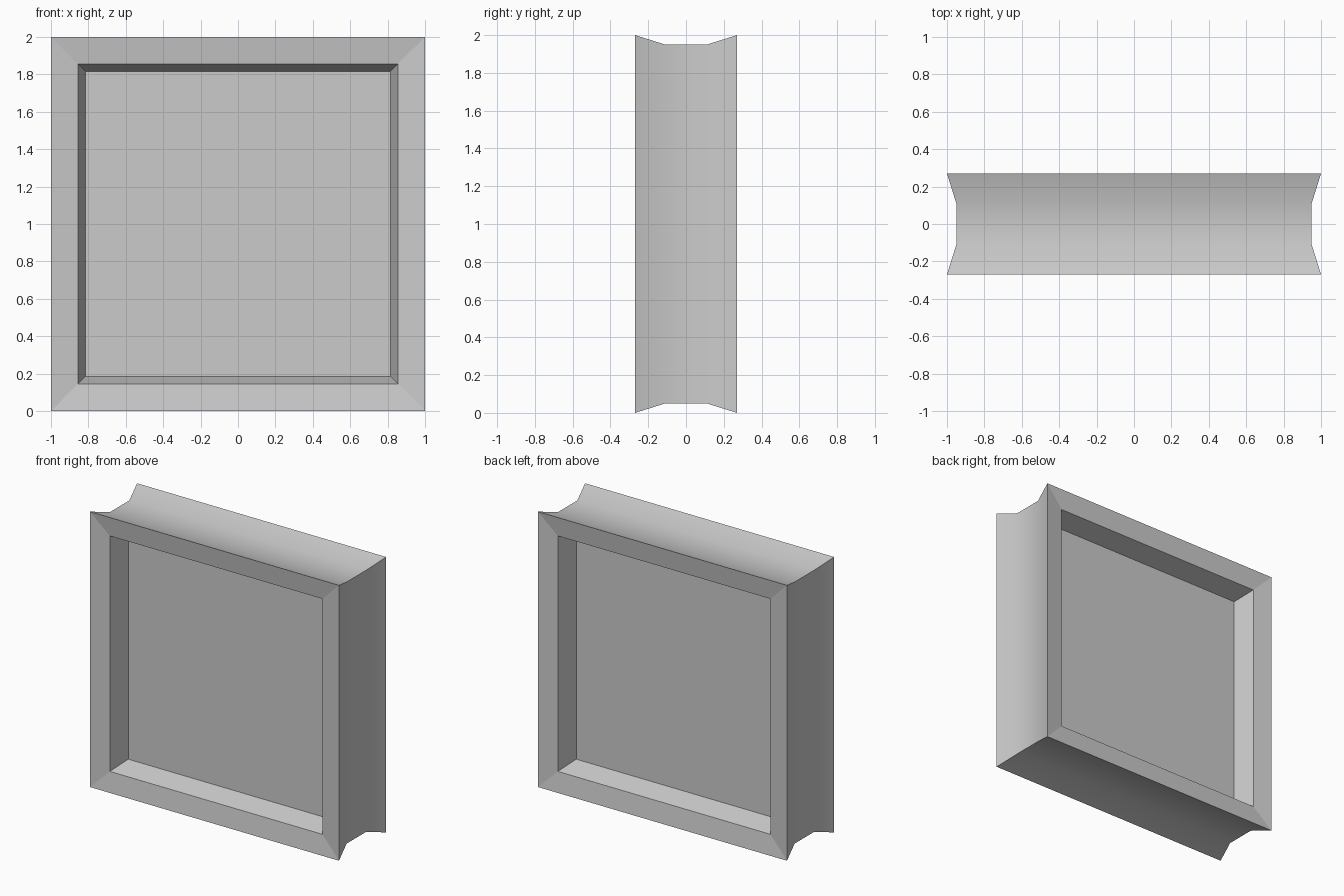
import bpy, bmesh

if "Cube" in bpy.data.objects:
    bpy.data.objects.remove(bpy.data.objects["Cube"])

# Half profile, front panel edge out to the waist: (half width, y)
HALF = [(0.815, -0.095), (0.855, -0.25), (1.0, -0.27), (0.95, -0.11)]
PROFILE = HALF + [(w, -y) for w, y in reversed(HALF)]
CENTRE_Z = 1.0


def square_ring(bm, w, y):
    corners = ((-1, -1), (1, -1), (1, 1), (-1, 1))
    return [bm.verts.new((sx * w, y, CENTRE_Z + sz * w)) for sx, sz in corners]


# Mitred square frame with a recessed panel on both sides
bm = bmesh.new()
rings = [square_ring(bm, w, y) for w, y in PROFILE]
for i, (a, b) in enumerate(zip(rings, rings[1:])):
    for k in range(4):
        n = (k + 1) % 4
        face = bm.faces.new((a[k], a[n], b[n], b[k]))
        # Only the waisted outer sides are smooth
        face.smooth = 2 <= i <= 4
bm.faces.new(rings[0])
bm.faces.new(rings[-1])
bmesh.ops.recalc_face_normals(bm, faces=bm.faces)

# Keep the corners and rims crisp
for edge in bm.edges:
    edge.smooth = edge.calc_face_angle(0) < 0.5

mesh = bpy.data.meshes.new("framed_panel")
bm.to_mesh(mesh)
bm.free()
panel = bpy.data.objects.new("framed_panel", mesh)
bpy.context.collection.objects.link(panel)
